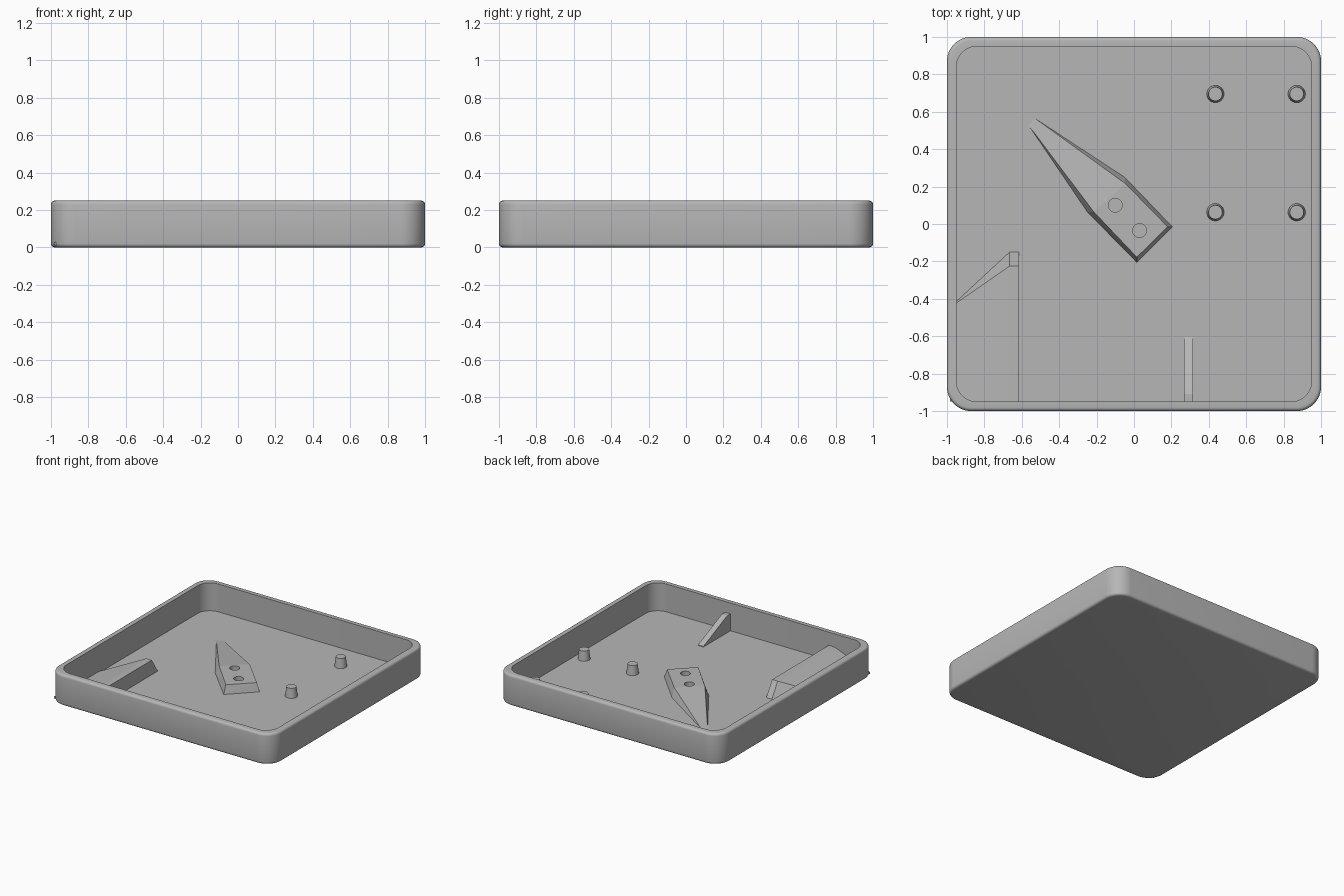
import bpy, bmesh, math
from mathutils import Vector

if "Cube" in bpy.data.objects:
    bpy.data.objects.remove(bpy.data.objects["Cube"], do_unlink=True)

FLOOR = 0.025
SUNK = 0.012      # parts start slightly inside the floor plate
HEIGHT = 0.25

grey = bpy.data.materials.new("plain grey")
grey.use_nodes = True
grey.diffuse_color = (0.47, 0.47, 0.47, 1)
grey.node_tree.nodes["Principled BSDF"].inputs["Base Color"].default_value = (0.47, 0.47, 0.47, 1)


def finish(name, bm, smooth=False):
    bmesh.ops.recalc_face_normals(bm, faces=bm.faces[:])
    mesh = bpy.data.meshes.new(name)
    bm.to_mesh(mesh)
    bm.free()
    mesh.materials.append(grey)
    obj = bpy.data.objects.new(name, mesh)
    bpy.context.collection.objects.link(obj)
    bpy.ops.object.select_all(action="DESELECT")
    obj.select_set(True)
    bpy.context.view_layer.objects.active = obj
    if smooth:
        bpy.ops.object.shade_smooth_by_angle(angle=math.radians(35))
    return obj


def hull(name, points):
    """Solid wrapped around a few corner points."""
    bm = bmesh.new()
    for p in points:
        bm.verts.new(p)
    res = bmesh.ops.convex_hull(bm, input=bm.verts[:])
    loose = [v for v in bm.verts if not v.link_faces]
    bmesh.ops.delete(bm, geom=loose, context="VERTS")
    bmesh.ops.dissolve_limit(bm, angle_limit=0.01, verts=bm.verts[:], edges=bm.edges[:])
    return finish(name, bm)


def cone(name, x, y, z0, z1, r0, r1):
    bm = bmesh.new()
    bmesh.ops.create_cone(bm, cap_ends=True, segments=32, radius1=r0, radius2=r1, depth=z1 - z0)
    bmesh.ops.translate(bm, verts=bm.verts[:], vec=(x, y, (z0 + z1) / 2))
    return finish(name, bm, smooth=True)


def rounded_square(half, radius, z, steps=12):
    pts = []
    for corner in range(4):
        mid = math.pi / 4 + corner * math.pi / 2
        c = half - radius
        cx, cy = math.copysign(c, math.cos(mid)), math.copysign(c, math.sin(mid))
        for i in range(steps + 1):
            a = corner * math.pi / 2 + i / steps * math.pi / 2
            pts.append((cx + radius * math.cos(a), cy + radius * math.sin(a), z))
    return pts


# Tray: stacked rounded squares, rounded outer edges, square inner pocket
R, EDGE = 0.13, 0.02
rings = []
for i in range(5):
    a = i / 4 * math.pi / 2
    d = EDGE * (1 - math.sin(a))
    rings.append(rounded_square(1 - d, R - d, EDGE * (1 - math.cos(a))))
for ring in reversed(rings[:5]):
    rings.append([(x, y, HEIGHT - z) for x, y, z in ring])
rings.append(rounded_square(0.95, 0.11, HEIGHT))
rings.append(rounded_square(0.95, 0.11, FLOOR))
bm = bmesh.new()
loops = [[bm.verts.new(p) for p in ring] for ring in rings]
for low, high in zip(loops, loops[1:]):
    for i in range(len(low)):
        j = (i + 1) % len(low)
        bm.faces.new((low[i], low[j], high[j], high[i]))
bm.faces.new(loops[0])
bm.faces.new(loops[-1])
finish("tray", bm, smooth=True)

# Pointed wedge block: flat at the back, ramping down to the tip
TOP = FLOOR + 0.068
outline = [(-0.565, 0.53), (-0.53, 0.565), (-0.05, 0.25),
           (0.205, -0.015), (0.015, -0.205), (-0.25, 0.065)]
crown = [(-0.045, 0.215), (0.18, -0.015), (0.015, -0.177), (-0.215, 0.065)]
block = hull("wedge_block",
             [(x, y, z) for x, y in outline for z in (SUNK, FLOOR)]
             + [(x, y, TOP) for x, y in crown])

# Two round sockets in the block
for x, y in ((-0.1, 0.1), (0.03, -0.035)):
    cutter = cone("socket_cutter", x, y, FLOOR + 0.005, TOP + 0.05, 0.037, 0.037)
    cutter.hide_render = True
    bpy.context.view_layer.objects.active = block
    mod = block.modifiers.new("socket", "BOOLEAN")
    mod.operation = "DIFFERENCE"
    mod.solver = "EXACT"
    mod.object = cutter
    bpy.ops.object.modifier_apply(modifier=mod.name)
    bpy.data.objects.remove(cutter, do_unlink=True)

# Four tapered pegs
for side, x in (("inner", 0.435), ("outer", 0.87)):
    for end, y in (("back", 0.695), ("front", 0.063)):
        cone(f"peg_{side}_{end}", x, y, SUNK, FLOOR + 0.077, 0.048, 0.037)

# Sloping fin against the front wall
hull("front_fin", [(x, y, z) for x in (0.267, 0.315) for y, z in (
    (-0.605, SUNK), (-0.605, FLOOR + 0.005), (-0.89, 0.155),
    (-0.91, 0.162), (-0.96, 0.162), (-0.96, SUNK))])

# Corner ramp: upright inner side, sloping down to the side wall
RIDGE = FLOOR + 0.118
foot = [(-0.615, -0.15), (-0.665, -0.15), (-0.985, -0.447),
        (-0.985, -0.95), (-0.615, -0.95)]
ridge = [(x, y, RIDGE) for x in (-0.615, -0.665) for y in (-0.225, -0.95)]
hull("corner_ramp", [(x, y, z) for x, y in foot for z in (SUNK, FLOOR)] + ridge)
